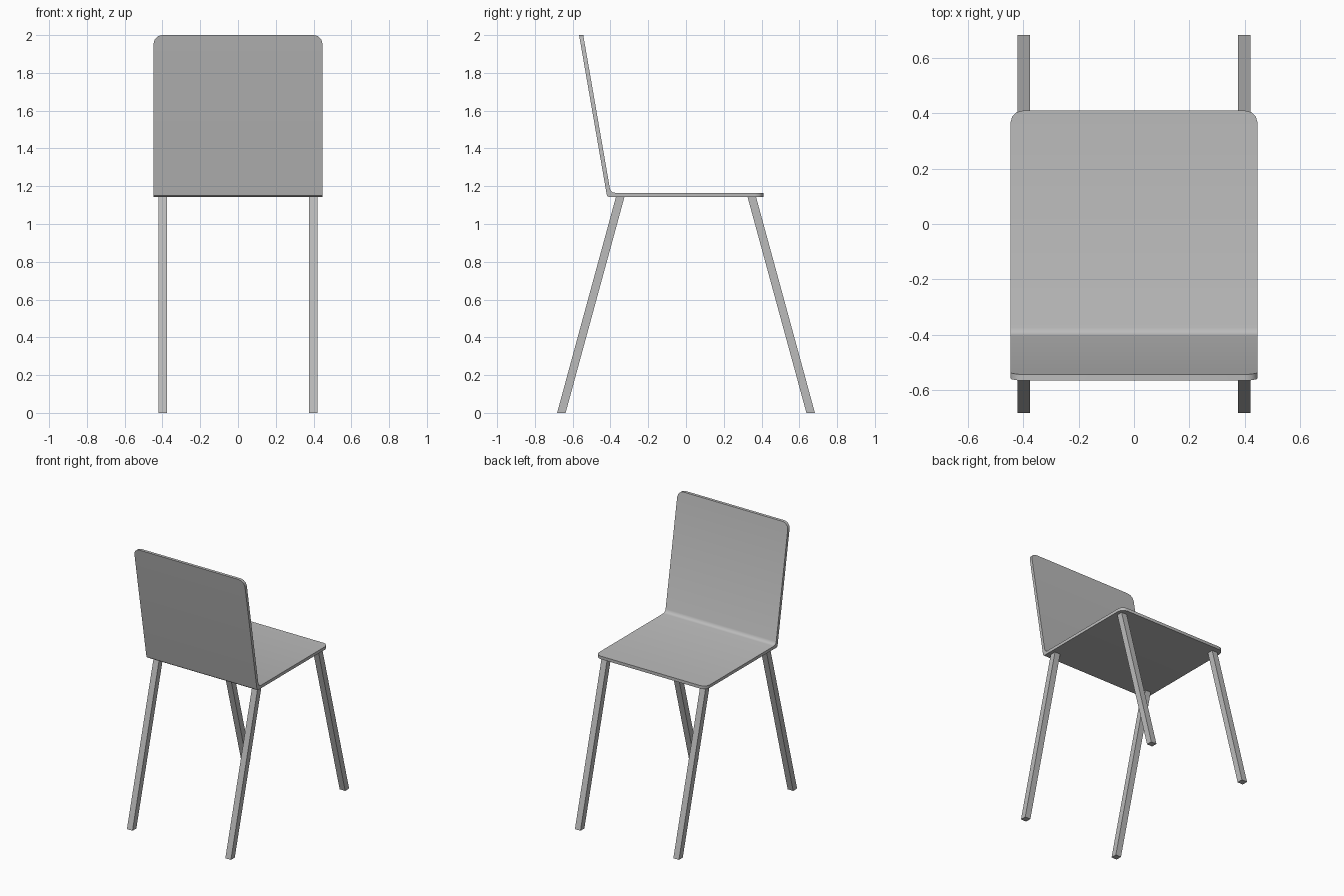
import bpy, bmesh
from math import sin, cos, pi, radians
from mathutils import Vector

cube = bpy.data.objects.get("Cube")
if cube:
    bpy.data.objects.remove(cube)

grey = bpy.data.materials.new("mid grey")
grey.use_nodes = True
colour = (0.5, 0.5, 0.5, 1)
grey.diffuse_color = colour
grey.node_tree.nodes["Principled BSDF"].inputs["Base Color"].default_value = colour


def finish(bm, name):
    bmesh.ops.recalc_face_normals(bm, faces=bm.faces)
    mesh = bpy.data.meshes.new(name)
    bm.to_mesh(mesh)
    bm.free()
    mesh.materials.append(grey)
    obj = bpy.data.objects.new(name, mesh)
    bpy.context.collection.objects.link(obj)
    return obj


def corner(edge, inward):
    """Rows (y, z, half width) of a rounded end, from the tip inwards."""
    rows = []
    for i in range(4):
        a = i * pi / 6
        p = Vector(edge) + Vector(inward) * RADIUS * (1 - cos(a))
        rows.append((p.x, p.y, HALF - RADIUS + RADIUS * sin(a)))
    return rows


HALF, RADIUS = 0.447, 0.045
LEAN = (0.174, -1.0)

# Folded sheet: upper and lower skins follow the same rows from seat front to back top
bend_in = [(-0.375, 1.165, HALF), (-0.388, 1.168, HALF), (-0.397, 1.175, HALF), (-0.403, 1.188, HALF)]
bend_out = [(-0.400, 1.143, HALF), (-0.411, 1.144, HALF), (-0.418, 1.150, HALF), (-0.421, 1.163, HALF)]


def skin(seat_z, bend, back_y):
    return corner((0.41, seat_z), (-1, 0)) + bend + corner((back_y, 2.0), LEAN)[::-1]


bm = bmesh.new()
skins = [[[bm.verts.new((s * w, y, z)) for s in (-1, 1)] for y, z, w in rows]
         for rows in (skin(1.165, bend_in, -0.544), skin(1.143, bend_out, -0.566))]
upper, lower = skins
for i in range(len(upper) - 1):
    for rows in skins:
        bm.faces.new((rows[i][0], rows[i][1], rows[i + 1][1], rows[i + 1][0]))
    for s in (0, 1):
        bm.faces.new((upper[i][s], upper[i + 1][s], lower[i + 1][s], lower[i][s]))
for i in (0, -1):
    bm.faces.new((upper[i][0], upper[i][1], lower[i][1], lower[i][0]))
shell = finish(bm, "seat_and_backrest")
bpy.ops.object.select_all(action="DESELECT")
shell.select_set(True)
bpy.context.view_layer.objects.active = shell
bpy.ops.object.shade_smooth_by_angle(angle=radians(35))

# Splayed square legs, cut level at floor and seat
for side, x in (("right", -0.398), ("left", 0.398)):
    for end, d in (("front", -1), ("back", 1)):
        bm = bmesh.new()
        bmesh.ops.create_cube(bm, size=1)
        for v in bm.verts:
            foot = v.co.z < 0
            v.co = (x + v.co.x * 0.045,
                    d * (0.660 if foot else 0.348) + v.co.y * 0.045,
                    0 if foot else 1.145)
        finish(bm, f"{end}_{side}_leg")
